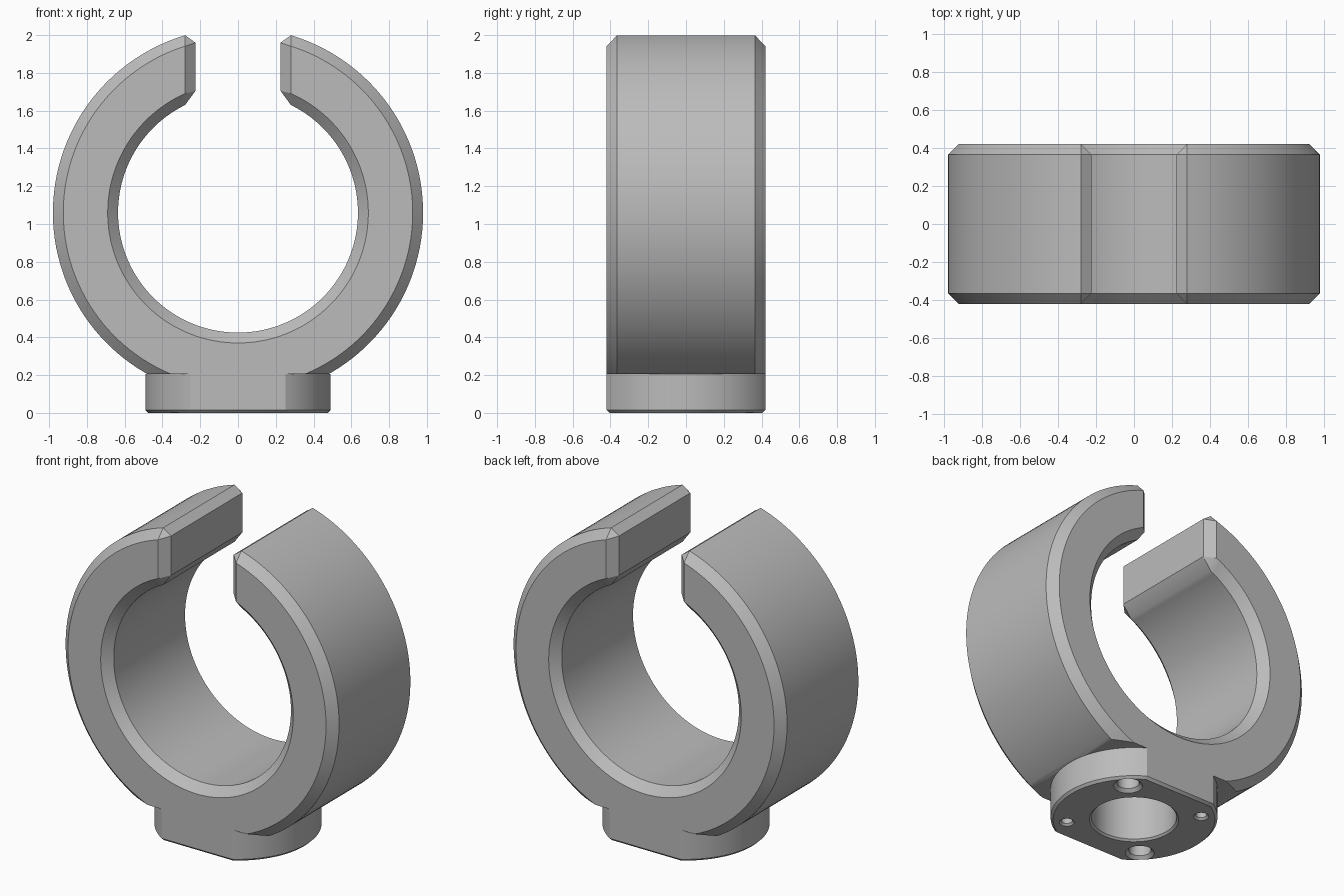
import bpy, bmesh
from math import sin, cos, asin, pi, sqrt
from mathutils import Vector

old = bpy.data.objects.get("Cube")
if old:
    bpy.data.objects.remove(old, do_unlink=True)

CENTRE_Z = 1.06     # ring axis height
BASE_TOP = 0.205
HALF_DEPTH = 0.42
CHAMFER = 0.055

grey = bpy.data.materials.new("plain_grey")
grey.use_nodes = True
colour = (0.5, 0.5, 0.5, 1)
grey.diffuse_color = colour
grey.node_tree.nodes["Principled BSDF"].inputs["Base Color"].default_value = colour


def loft(name, loops):
    """Closed solid through matching loops of points, capped at both ends."""
    bm = bmesh.new()
    rows = [[bm.verts.new(p) for p in loop] for loop in loops]
    n = len(rows[0])
    for a, b in zip(rows, rows[1:]):
        for i in range(n):
            j = (i + 1) % n
            bm.faces.new((a[i], a[j], b[j], b[i]))
    bm.faces.new(rows[0])
    bm.faces.new(rows[-1])
    bmesh.ops.remove_doubles(bm, verts=bm.verts[:], dist=1e-5)
    bmesh.ops.recalc_face_normals(bm, faces=bm.faces[:])
    mesh = bpy.data.meshes.new(name)
    bm.to_mesh(mesh)
    bm.free()
    obj = bpy.data.objects.new(name, mesh)
    mesh.materials.append(grey)
    bpy.context.collection.objects.link(obj)
    return obj


def arc(radius, start, end, count):
    return [(radius * cos(start + (end - start) * i / count),
             radius * sin(start + (end - start) * i / count)) for i in range(count + 1)]


def c_profile(outer, inner, arc_x, corners, y):
    """Open ring outline; corners are the gap-side points of the right jaw."""
    a = pi / 2 - asin(arc_x / outer)
    b = pi / 2 - asin(arc_x / inner)
    pts = arc(outer, a, a - (2 * a + pi - 2 * a) - 2 * a, 128)
    (ox, oz), (ix, iz) = corners
    pts += [(-ox, oz), (-ix, iz)]
    pts += arc(inner, -pi - b, b, 128)
    pts += [(ix, iz), (ox, oz)]
    return [(x, y, z + CENTRE_Z) for x, z in pts]


def on_arc(r, x):
    return (x, sqrt(r * r - x * x))


# Split ring with chamfered rims and jaw edges
R_OUT, R_IN, GAP = 0.98, 0.635, 0.225
jaw = GAP + CHAMFER
r1, r2 = R_OUT - CHAMFER, R_IN + CHAMFER
face_corners = (on_arc(r1, jaw), on_arc(r2, jaw))
mid_corners = ((GAP, 0.90), (GAP, 0.645))
mid_y = HALF_DEPTH - CHAMFER
clamp = loft("ring_clamp", [
    c_profile(r1, r2, jaw, face_corners, -HALF_DEPTH),
    c_profile(R_OUT, R_IN, jaw, mid_corners, -mid_y),
    c_profile(R_OUT, R_IN, jaw, mid_corners, mid_y),
    c_profile(r1, r2, jaw, face_corners, HALF_DEPTH)])

# Flatten the underside of the ring level with the base top
bm = bmesh.new()
bm.from_mesh(clamp.data)
cut = bmesh.ops.bisect_plane(bm, geom=bm.verts[:] + bm.edges[:] + bm.faces[:],
                             plane_co=Vector((0, 0, BASE_TOP)),
                             plane_no=Vector((0, 0, 1)), clear_inner=True)
rim = [e for e in cut["geom_cut"] if isinstance(e, bmesh.types.BMEdge)]
bmesh.ops.contextual_create(bm, geom=rim)
bmesh.ops.recalc_face_normals(bm, faces=bm.faces[:])
bm.to_mesh(clamp.data)
bm.free()


def base_loop(inset, z):
    r, half = 0.49 - inset, HALF_DEPTH - inset
    a = asin(half / r)
    return [(x, y, z) for x, y in arc(r, -a, a, 40) + arc(r, pi - a, pi + a, 40)]


def hole(name, x, y, radius, depth, rim_size):
    """Blind hole cutter with a countersunk rim, opening downward."""
    steps = [(radius + 2 * rim_size, -rim_size), (radius, rim_size), (radius, depth)]
    return loft(name, [[(x + px, y + py, z) for px, py in arc(r, 0, 2 * pi, 48)[:-1]]
                       for r, z in steps])


def combine(tool, operation):
    mod = clamp.modifiers.new(operation.lower(), "BOOLEAN")
    mod.operation, mod.solver, mod.object = operation, "EXACT", tool
    bpy.context.view_layer.objects.active = clamp
    bpy.ops.object.modifier_apply(modifier=mod.name)
    bpy.data.objects.remove(tool, do_unlink=True)


# Round foot with two flats
combine(loft("foot", [base_loop(0.015, 0), base_loop(0, 0.015), base_loop(0, BASE_TOP)]), "UNION")

# Socket and mounting holes in the foot
combine(hole("socket", 0, 0, 0.25, 0.32, 0.012), "DIFFERENCE")
for s in (1, -1):
    combine(hole("screw_hole", s * 0.28, s * 0.28, 0.065, 0.25, 0.02), "DIFFERENCE")
    combine(hole("pin_hole", s * 0.28, -s * 0.28, 0.033, 0.2, 0.012), "DIFFERENCE")

bpy.ops.object.select_all(action="DESELECT")
clamp.select_set(True)
bpy.context.view_layer.objects.active = clamp
bpy.ops.object.shade_smooth_by_angle(angle=pi / 6)
